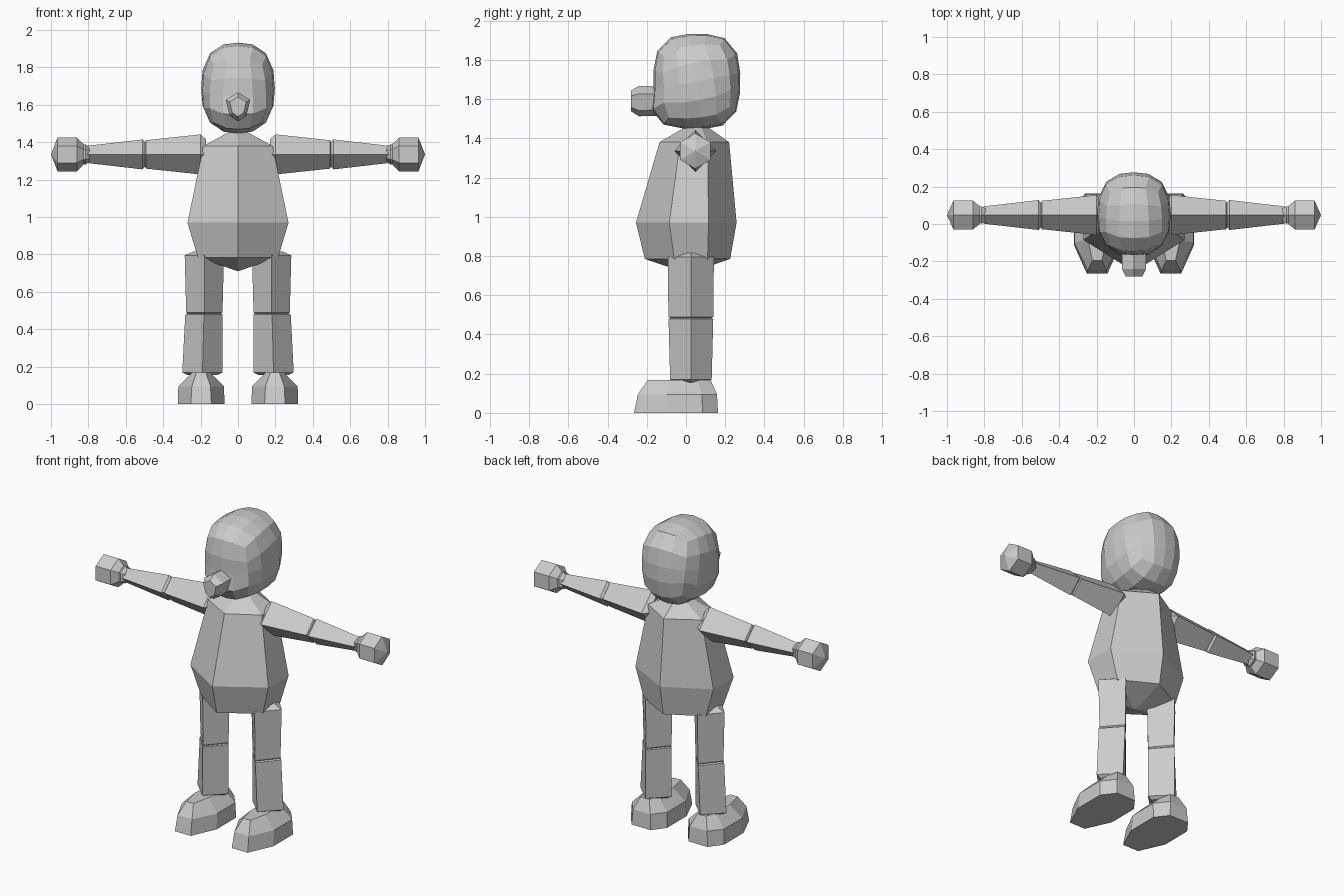
import bpy, bmesh, math
from mathutils import Matrix, Vector

if "Cube" in bpy.data.objects:
    bpy.data.objects.remove(bpy.data.objects["Cube"])

grey = bpy.data.materials.new("plain_grey")
grey.diffuse_color = (0.6, 0.6, 0.6, 1)
grey.use_nodes = True
grey.node_tree.nodes["Principled BSDF"].inputs["Base Color"].default_value = grey.diffuse_color


def finish(name, bm):
    bmesh.ops.recalc_face_normals(bm, faces=bm.faces)
    me = bpy.data.meshes.new(name)
    bm.to_mesh(me)
    bm.free()
    me.materials.append(grey)
    ob = bpy.data.objects.new(name, me)
    bpy.context.collection.objects.link(ob)
    return ob


def loft(name, rings):
    """Skin a list of rings; a ring of one point closes to a tip."""
    bm = bmesh.new()
    vs = [[bm.verts.new(p) for p in r] for r in rings]
    for a, b in zip(vs, vs[1:]):
        n = max(len(a), len(b))
        for i in range(n):
            j = (i + 1) % n
            if len(a) == 1:
                bm.faces.new((a[0], b[i], b[j]))
            elif len(b) == 1:
                bm.faces.new((a[i], a[j], b[0]))
            else:
                bm.faces.new((a[i], a[j], b[j], b[i]))
    for r in (vs[0], vs[-1]):
        if len(r) > 2:
            bm.faces.new(r)
    return finish(name, bm)


def pair(name, rings):
    """Build a part on both sides of the body."""
    for side, s in (("right", 1), ("left", -1)):
        loft(f"{name}_{side}", [[(s * x, y, z) for x, y, z in r] for r in rings])


def limb_x(x, r, n=4, cy=0.048, cz=1.335):
    """Ring across an arm, with a corner on top."""
    return [(x, cy + r * math.sin(i * math.tau / n), cz + r * math.cos(i * math.tau / n))
            for i in range(n)]


def diamond_z(z, cx, rx, ry, cy=0.025):
    """Ring across a leg, with corners front and back."""
    return [(cx, cy - ry, z), (cx + rx, cy, z), (cx, cy + ry, z), (cx - rx, cy, z)]


# Head: rounded box built from a tilted quad sphere
bm = bmesh.new()
bmesh.ops.create_cube(bm, size=2)
bmesh.ops.subdivide_edges(bm, edges=bm.edges[:], cuts=3, use_grid_fill=True)
tilt = Matrix.Rotation(math.radians(10), 3, 'X')
for v in bm.verts:
    d = tilt @ Vector([math.tan(c * math.pi / 4) for c in v.co]).normalized()
    q = (abs(d.y) ** 3 + abs(d.z) ** 3) ** (1 / 3)
    d /= (q ** 2.5 + abs(d.x) ** 2.5) ** 0.4
    y = 0.055 + 0.222 * d.y
    if d.y < 0 and d.z < -0.3:          # jaw pushed forward
        y -= 0.03 * min(1, -d.y * 1.5) * min(1, (-d.z - 0.3) * 3)
    v.co = (0.197 * d.x, y, 1.69 + 0.243 * d.z)
finish("head", bm)

# Snout
snout = [(0, 0.075), (0.065, 0.035), (0.045, -0.05), (0, -0.08), (-0.045, -0.05), (-0.065, 0.035)]
loft("snout", [[(x * k, y, 1.592 + z * k) for x, z in snout]
               for y, k in ((-0.1, 0.95), (-0.24, 1), (-0.28, 0.68))])

# Torso: six-sided, with corners at front and back and flat flanks
torso = []
for z, hx, front, s0, s1, back in ((1.465, 0.03, 0.01, 0.035, 0.075, 0.1),
                                   (1.38, 0.185, -0.135, -0.03, 0.11, 0.22),
                                   (0.97, 0.27, -0.255, -0.085, 0.115, 0.258),
                                   (0.785, 0.215, -0.21, -0.06, 0.11, 0.225)):
    torso.append([(0, front, z), (hx, s0, z), (hx, s1, z),
                  (0, back, z), (-hx, s1, z), (-hx, s0, z)])
torso.append([(0, 0.01, 0.71)])
loft("torso", torso)

# Arms and hands
pair("upper_arm", [limb_x(0.17, 0.08), limb_x(0.2, 0.107),
                   limb_x(0.492, 0.076), limb_x(0.5, 0.06)])
pair("forearm", [limb_x(0.497, 0.065), limb_x(0.51, 0.08), limb_x(0.805, 0.046)])
pair("wrist", [limb_x(0.795, 0.04, 6), limb_x(0.815, 0.054, 6), limb_x(0.835, 0.05, 6)])
pair("hand", [limb_x(0.825, 0.055, 6), limb_x(0.862, 0.09, 6),
              limb_x(0.965, 0.09, 6), limb_x(1.0, 0.0, 1)])

# Legs
pair("thigh", [diamond_z(0.815, 0.18, 0.06, 0.07), diamond_z(0.795, 0.18, 0.105, 0.117),
               diamond_z(0.49, 0.18, 0.097, 0.115), diamond_z(0.48, 0.18, 0.085, 0.1)])
pair("shin", [diamond_z(0.483, 0.18, 0.09, 0.105), diamond_z(0.478, 0.182, 0.1, 0.114),
              diamond_z(0.17, 0.19, 0.108, 0.106), diamond_z(0.155, 0.19, 0.08, 0.08)])


# Feet: eight-sided sole narrowing to a ridge
def foot_ring(z, toe, heel, wide, tip, ball, back):
    half = [(tip, toe), (wide, ball), (wide, back), (tip * 1.2, heel)]
    return [(0.197 + x, y, z) for x, y in half] + [(0.197 - x, y, z) for x, y in half[::-1]]


pair("foot", [foot_ring(0.0, -0.265, 0.163, 0.125, 0.055, -0.11, 0.085),
              foot_ring(0.095, -0.245, 0.158, 0.122, 0.05, -0.1, 0.08),
              foot_ring(0.168, -0.195, 0.125, 0.05, 0.025, -0.08, 0.06)])
